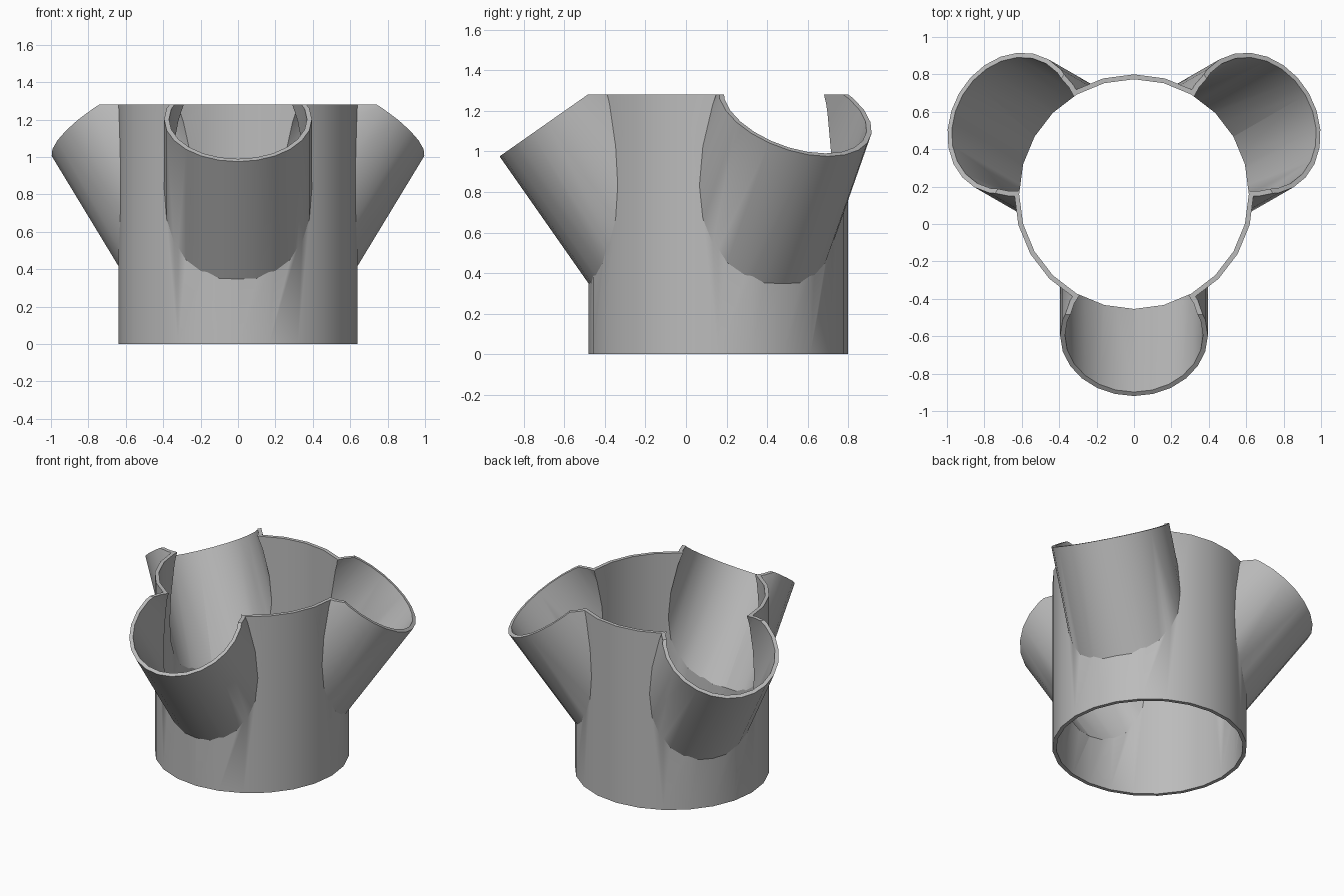
import bpy
from math import radians, sin, cos
from mathutils import Matrix, Vector

if "Cube" in bpy.data.objects:
    bpy.data.objects.remove(bpy.data.objects["Cube"], do_unlink=True)

HEIGHT = 1.28
MAIN_R, BRANCH_R, WALL = 0.64, 0.395, 0.026
CENTRE = Vector((0, 0.16, 0))
TILT = radians(35)

grey = bpy.data.materials.new("plain grey")
grey.use_nodes = True
colour = (0.5, 0.5, 0.5, 1)
grey.diffuse_color = colour
grey.node_tree.nodes["Principled BSDF"].inputs["Base Color"].default_value = colour


def rod(name, radius, start, end, turn=0.0, tilt=0.0, origin=CENTRE):
    """Solid cylinder along a tilted axis, from start to end measured from origin."""
    bpy.ops.mesh.primitive_cylinder_add(vertices=24, radius=radius, depth=end - start)
    ob = bpy.context.object
    ob.name = name
    ob.data.transform(Matrix.Translation((0, 0, (start + end) / 2)))
    ob.data.transform(Matrix.Translation(origin)
                      @ Matrix.Rotation(turn, 4, 'Z') @ Matrix.Rotation(tilt, 4, 'Y'))
    return ob


def combine(target, tool, operation):
    mod = target.modifiers.new(operation.lower(), 'BOOLEAN')
    mod.object, mod.operation, mod.solver = tool, operation, 'EXACT'
    bpy.context.view_layer.objects.active = target
    bpy.ops.object.modifier_apply(modifier=mod.name)
    bpy.data.objects.remove(tool, do_unlink=True)


# Solid outer shapes: upright body and three tilted branches
body = rod("branched_pipe", MAIN_R, 0, HEIGHT)
bores = [rod("main_bore", MAIN_R - WALL, -0.2, HEIGHT + 0.3)]
for degrees in (-90, 30, 150):
    turn = radians(degrees)
    mouth = CENTRE + Vector((0.756 * cos(turn), 0.756 * sin(turn), 1.202))
    combine(body, rod("branch", BRANCH_R, -1.1, 0, turn, TILT, mouth), 'UNION')
    bores.append(rod("branch_bore", BRANCH_R - WALL, -1.08, 0.2, turn, TILT, mouth))

# Hollow out every pipe
for bore in bores:
    combine(body, bore, 'DIFFERENCE')

# Level the rim
bpy.ops.mesh.primitive_cube_add(size=4, location=(0, 0, HEIGHT + 2))
combine(body, bpy.context.object, 'DIFFERENCE')

# Finish
body.data.materials.clear()
body.data.materials.append(grey)
bpy.ops.object.select_all(action='DESELECT')
body.select_set(True)
bpy.context.view_layer.objects.active = body
bpy.ops.object.shade_smooth_by_angle(angle=radians(30))
